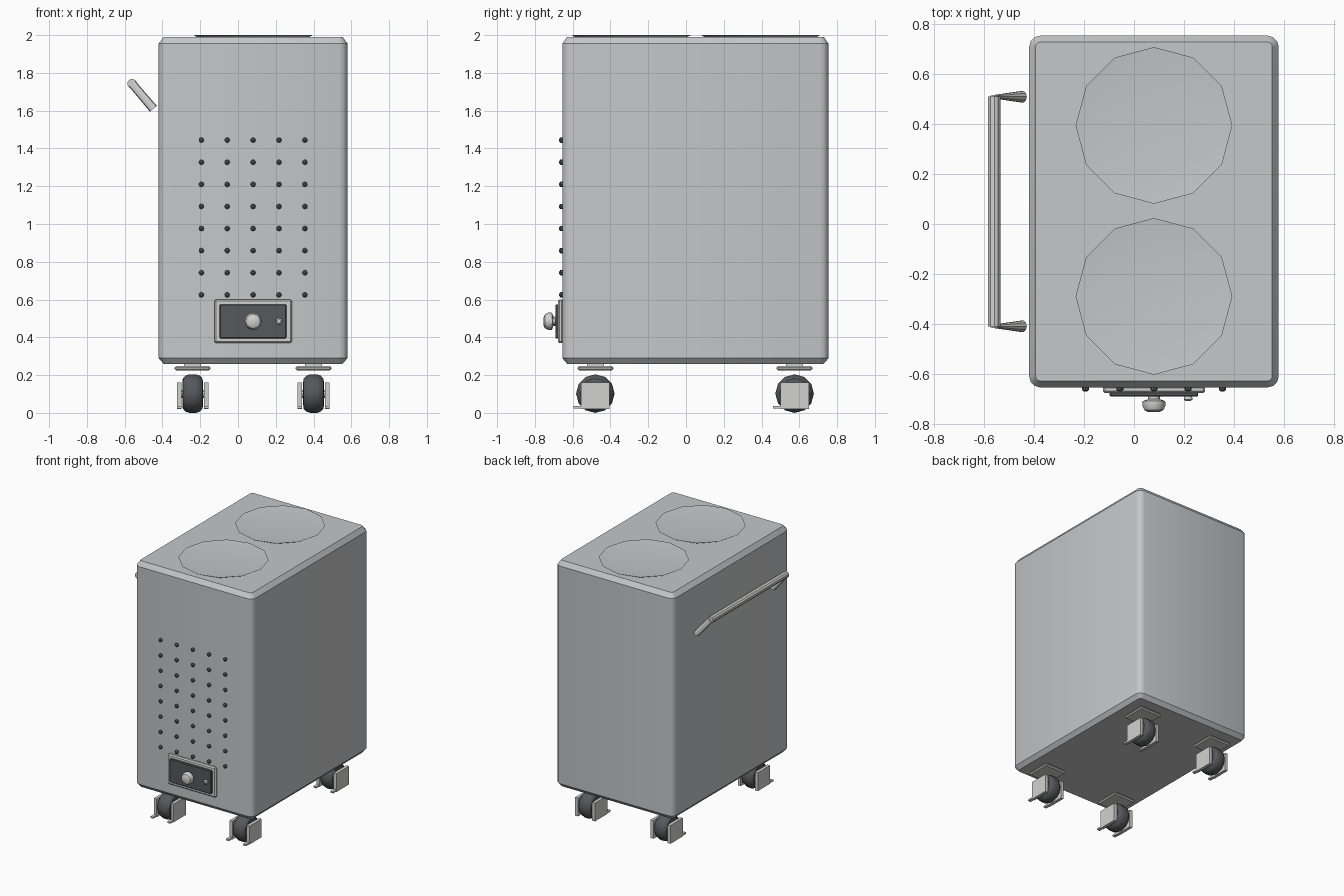
import bpy, bmesh
from math import cos, sin, pi, radians
from mathutils import Vector

cube = bpy.data.objects.get("Cube")
if cube:
    bpy.data.objects.remove(cube, do_unlink=True)


def material(name, rgb):
    m = bpy.data.materials.new(name)
    m.use_nodes = True
    m.diffuse_color = (*rgb, 1)
    m.node_tree.nodes["Principled BSDF"].inputs["Base Color"].default_value = (*rgb, 1)
    return m


BODY = material("light grey enamel", (0.56, 0.57, 0.58))
METAL = material("pale metal", (0.64, 0.64, 0.62))
DARK = material("dark grey", (0.09, 0.1, 0.11))


def finish(bm, name, mat, angle=35):
    bmesh.ops.recalc_face_normals(bm, faces=bm.faces)
    mesh = bpy.data.meshes.new(name)
    bm.to_mesh(mesh)
    bm.free()
    mesh.materials.append(mat)
    mesh.shade_smooth()
    mesh.set_sharp_from_angle(angle=radians(angle))
    ob = bpy.data.objects.new(name, mesh)
    bpy.context.collection.objects.link(ob)
    return ob


def loft(name, rings, mat):
    """Skin matching rings of points and cap both ends."""
    bm = bmesh.new()
    loops = [[bm.verts.new(p) for p in ring] for ring in rings]
    n = len(loops[0])
    for a, b in zip(loops, loops[1:]):
        for i in range(n):
            j = (i + 1) % n
            bm.faces.new((a[i], a[j], b[j], b[i]))
    bm.faces.new(loops[0])
    bm.faces.new(loops[-1])
    return finish(bm, name, mat)


def lathe(name, centre, axis, profile, sides, mat):
    """Turn (radius, offset) pairs about the x, y or z axis."""
    k = "xyz".index(axis)
    rings = []
    for r, h in profile:
        ring = []
        for i in range(sides):
            p = Vector(centre)
            p[k] += h
            p[(k + 1) % 3] += r * cos(2 * pi * i / sides)
            p[(k + 2) % 3] += r * sin(2 * pi * i / sides)
            ring.append(p)
        rings.append(ring)
    return loft(name, rings, mat)


def box(name, lo, hi, mat, bevel=0):
    bm = bmesh.new()
    bmesh.ops.create_cube(bm, size=1)
    for v in bm.verts:
        v.co = [l + (c + 0.5) * (h - l) for c, l, h in zip(v.co, lo, hi)]
    if bevel:
        bmesh.ops.bevel(bm, geom=bm.edges[:], offset=bevel, segments=1, affect='EDGES')
    return finish(bm, name, mat)


def rounded_ring(inset, z, cx=0.08, cy=0.05, hx=0.5, hy=0.705, r=0.045, steps=3):
    pts = []
    for q, (sx, sy) in enumerate(((1, 1), (-1, 1), (-1, -1), (1, -1))):
        for s in range(steps + 1):
            a = (q + s / steps) * pi / 2
            pts.append((cx + sx * (hx - r) + (r - inset) * cos(a),
                        cy + sy * (hy - r) + (r - inset) * sin(a), z))
    return pts


# Cabinet with chamfered top and bottom rims
loft("cabinet", [rounded_ring(i, z) for i, z in
                 ((0.026, 0.26), (0, 0.29), (0, 1.955), (0.026, 1.99))], BODY)

# Two shallow dished hobs
for side, y in (("front", -0.29), ("back", 0.395)):
    lathe(side + "_hob", (0.08, y, 1.99), "z",
          ((0.29, -0.005), (0.314, 0.01), (0.24, 0.003)), 12, BODY)

# Grid of vent studs
for row in range(8):
    for col in range(5):
        lathe(f"vent_{row + 1}_{col + 1}",
              (0.08 + (col - 2) * 0.137, -0.66, 0.625 + row * 0.117), "y",
              ((0.014, 0.005), (0.014, -0.005), (0.006, -0.012)), 8, DARK)

# Control panel, knob and button
box("panel_frame", (-0.125, -0.678, 0.37), (0.285, -0.65, 0.6), METAL, 0.008)
box("panel_face", (-0.098, -0.692, 0.395), (0.257, -0.67, 0.575), DARK, 0.005)
lathe("knob", (0.08, -0.69, 0.485), "y",
      ((0.024, 0.005), (0.024, -0.012), (0.045, -0.02), (0.046, -0.038),
       (0.038, -0.056), (0.022, -0.064)), 12, METAL)
lathe("button", (0.217, -0.69, 0.485), "y",
      ((0.01, 0.005), (0.018, -0.006), (0.018, -0.014), (0.01, -0.02)), 10, METAL)

# Push handle: a round bar on two arms that narrow toward it
top, foot = Vector((-0.56, 0, 1.742)), Vector((-0.448, 0, 1.61))
along = (foot - top).normalized()
across = Vector((along.z, 0, -along.x))
lathe("handle_bar", (top.x, 0.05, top.z), "y", ((0.026, -0.46), (0.026, 0.46)), 10, METAL)
for side, y in (("front", -0.41), ("back", 0.51)):
    rings = []
    for t, wide, flat in ((0, 0.023, 0.007), (0.3, 0.023, 0.012), (1, 0.024, 0.024)):
        c = top.lerp(foot, t) + Vector((0, y, 0))
        rings.append([c + across * wide * cos(a) + Vector((0, flat * sin(a), 0))
                      for a in (2 * pi * i / 10 for i in range(10))])
    loft(side + "_handle_arm", rings, METAL)

# Four castors: mounting plate, wheel, axle, side cheeks and brake tabs
for fb, y in (("front", -0.48), ("back", 0.575)):
    for lr, x in (("right", -0.24), ("left", 0.4)):
        tag = f"{fb}_{lr}_castor_"
        box(tag + "mount", (x - 0.045, y - 0.045, 0.24), (x + 0.045, y + 0.045, 0.265), METAL)
        box(tag + "plate", (x - 0.095, y - 0.095, 0.225), (x + 0.095, y + 0.095, 0.247),
            METAL, 0.008)
        lathe(tag + "wheel", (x, y, 0.102), "x",
              ((0.06, -0.055), (0.08, -0.052), (0.095, -0.038), (0.102, -0.018),
               (0.102, 0.018), (0.095, 0.038), (0.08, 0.052), (0.06, 0.055)), 12, DARK)
        lathe(tag + "axle", (x, y, 0.1), "x", ((0.02, -0.07), (0.02, 0.07)), 8, METAL)
        for end, s in (("right", -1), ("left", 1)):
            a, b = sorted((x + s * 0.06, x + s * 0.084))
            box(f"{tag}{end}_cheek", (a, y - 0.075, 0.02), (b, y + 0.075, 0.16), METAL)
            box(f"{tag}{end}_tab", (a, y - 0.115, 0.024), (b, y - 0.07, 0.036), METAL)
